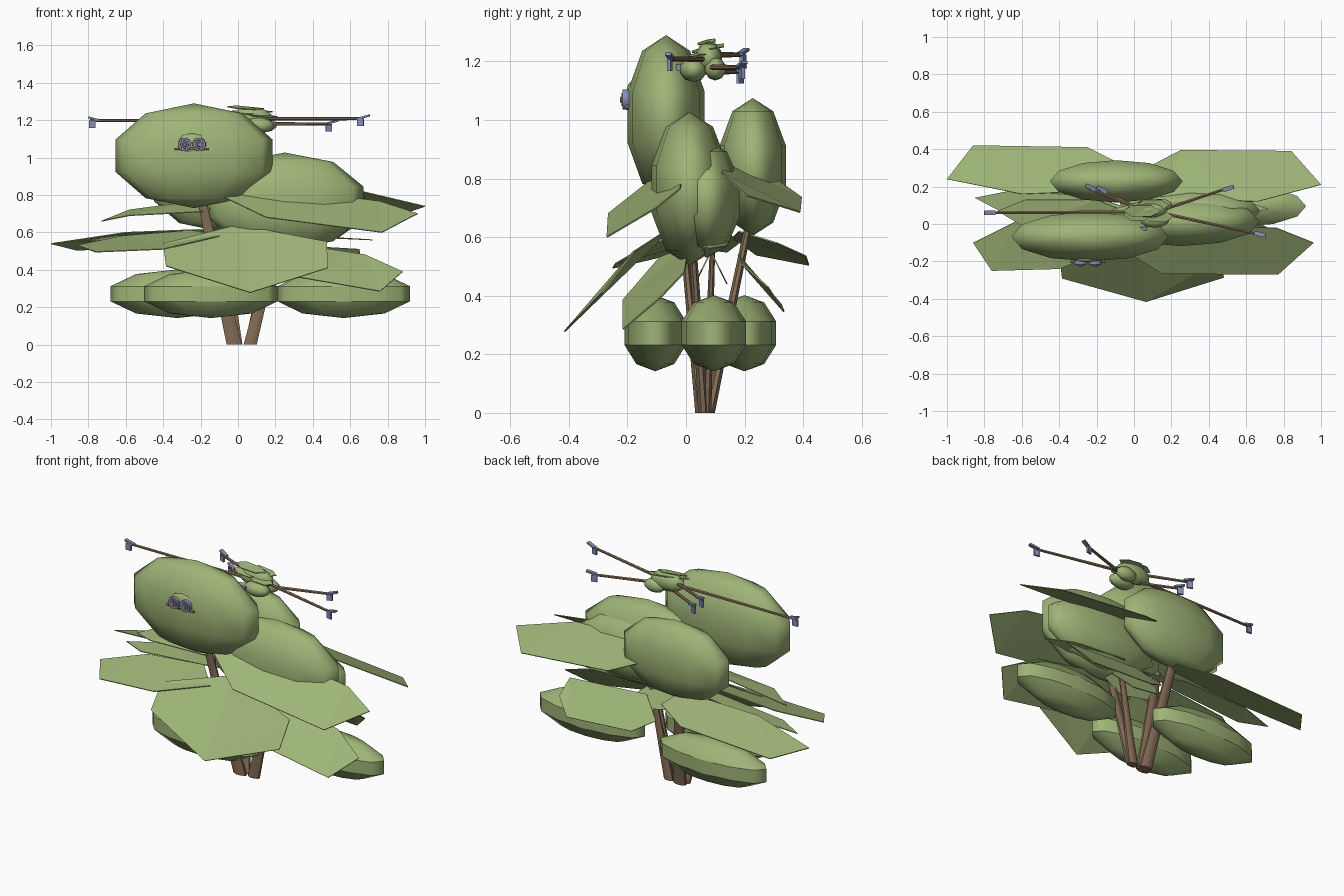
import bpy, bmesh, math
from mathutils import Vector, Matrix


def material(name, rgb):
    m = bpy.data.materials.new(name)
    m.diffuse_color = (*rgb, 1)
    return m


GREEN = material("leaf green", (0.345, 0.46, 0.185))
BROWN = material("bark brown", (0.245, 0.16, 0.10))
BLUE = material("slate blue", (0.23, 0.27, 0.48))


def finish(name, bm, mat, angle=None):
    bmesh.ops.recalc_face_normals(bm, faces=bm.faces)
    me = bpy.data.meshes.new(name)
    bm.to_mesh(me)
    bm.free()
    ob = bpy.data.objects.new(name, me)
    bpy.context.collection.objects.link(ob)
    me.materials.append(mat)
    if angle:
        bpy.ops.object.select_all(action='DESELECT')
        ob.select_set(True)
        bpy.context.view_layer.objects.active = ob
        bpy.ops.object.shade_smooth_by_angle(angle=math.radians(angle))
    return ob


def blob(name, c, half, mat=GREEN, seg=12, rings=5, band=False):
    """Stretched ball; half = half extents (widest ring of five lies at 0.951)."""
    bm = bmesh.new()
    bmesh.ops.create_uvsphere(bm, u_segments=seg, v_segments=rings, radius=1)
    k = 1 / 0.951
    bm.transform(Matrix.Translation(c) @ Matrix.Diagonal((half[0] * k, half[1] * k, half[2], 1)))
    ob = finish(name, bm, mat, 86 if band else 60)
    if band:  # crisp rims above and below the upright middle band
        vs = ob.data.vertices
        for e in ob.data.edges:
            za, zb = (vs[i].co.z - c[2] for i in e.vertices)
            if abs(za - zb) < 1e-4 and abs(za) < 0.4 * half[2]:
                e.use_edge_sharp = True
    return ob


def leaf(name, pts, thick=0.005):
    """Thin angular leaf plate from its outline."""
    bm = bmesh.new()
    vs = [bm.verts.new(p) for p in pts]
    bm.faces.new(vs)
    bmesh.ops.triangulate(bm, faces=bm.faces[:])
    ob = finish(name, bm, GREEN)
    mod = ob.modifiers.new("thickness", 'SOLIDIFY')
    mod.thickness = thick
    mod.offset = 0
    return ob


def rod(name, a, b, r1, r2, mat=BROWN, seg=8, widen=1.0):
    """Tapered rod between two points, widened along x when upright."""
    a, b = Vector(a), Vector(b)
    bm = bmesh.new()
    rings = []
    d = (b - a).normalized()
    flat = abs(d.z) > 0.6
    rot = Matrix.Identity(3) if flat else d.to_track_quat('Z', 'Y').to_matrix()
    for p, r in ((a, r1), (b, r2)):
        ring = []
        for i in range(seg):
            t = math.tau * (i + 0.5) / seg
            ring.append(bm.verts.new(p + rot @ Vector((r * widen * math.cos(t), r * math.sin(t), 0))))
        rings.append(ring)
    for i in range(seg):
        j = (i + 1) % seg
        bm.faces.new((rings[0][i], rings[0][j], rings[1][j], rings[1][i]))
    bm.faces.new(rings[0][::-1])
    bm.faces.new(rings[1])
    return finish(name, bm, mat, 30 if mat is BLUE else 50)


def box(name, c, size, mat=BLUE, turn=0, tilt=0):
    bm = bmesh.new()
    bmesh.ops.create_cube(bm, size=1)
    bm.transform(Matrix.Translation(c) @ Matrix.Rotation(turn, 4, 'Z') @ Matrix.Rotation(tilt, 4, 'Y')
                 @ Matrix.Diagonal((*size, 1)))
    return finish(name, bm, mat)


# foliage masses
blob("upper_foliage_front", (-0.235, -0.068, 1.01), (0.42, 0.132, 0.28))
blob("upper_foliage_back", (-0.095, 0.228, 0.84), (0.355, 0.113, 0.235))
blob("upper_foliage_right", (0.25, 0.012, 0.765), (0.42, 0.13, 0.262))
blob("middle_foliage_right", (0.30, 0.07, 0.73), (0.375, 0.113, 0.20))
blob("lower_foliage_front", (-0.145, -0.105, 0.272), (0.357, 0.105, 0.13), band=True)
blob("lower_foliage_right", (0.565, 0.095, 0.272), (0.355, 0.11, 0.13), band=True)
blob("lower_foliage_back", (-0.325, 0.20, 0.272), (0.357, 0.108, 0.13), band=True)

# large drooping leaves
leaf("leaf_front_low", [(0.065, -0.415, 0.278), (0.48, -0.285, 0.41), (0.475, -0.18, 0.55),
                        (0.0, -0.04, 0.64), (-0.40, -0.16, 0.54), (-0.385, -0.29, 0.42)])
leaf("leaf_right_low", [(0.76, -0.215, 0.285), (0.88, -0.09, 0.39), (0.68, -0.005, 0.48),
                        (0.10, 0.01, 0.57), (-0.05, -0.09, 0.53), (0.18, -0.215, 0.385)])
leaf("leaf_right_high", [(0.96, -0.10, 0.70), (0.77, -0.27, 0.60), (0.15, -0.265, 0.68),
                         (-0.12, -0.10, 0.81), (0.38, -0.01, 0.815), (0.76, -0.02, 0.765)])
leaf("leaf_back_right_high", [(1.0, 0.21, 0.74), (0.84, 0.39, 0.685), (0.25, 0.395, 0.735),
                              (0.02, 0.275, 0.82), (0.15, 0.14, 0.85), (0.66, 0.12, 0.82)])
leaf("leaf_back_left", [(-1.0, 0.24, 0.54), (-0.86, 0.42, 0.505), (-0.25, 0.41, 0.535),
                        (-0.05, 0.31, 0.58), (-0.10, 0.18, 0.62), (-0.60, 0.16, 0.60)])
leaf("leaf_front_left", [(-0.86, -0.10, 0.53), (-0.76, -0.25, 0.495), (-0.40, -0.24, 0.51),
                         (-0.10, -0.12, 0.58), (-0.25, 0.03, 0.61), (-0.62, 0.02, 0.58)])
leaf("leaf_left_middle", [(-0.85, 0.14, 0.55), (-0.70, 0.06, 0.56), (-0.25, 0.05, 0.60),
                          (0.0, 0.08, 0.61), (-0.25, 0.15, 0.61), (-0.65, 0.18, 0.58)])
leaf("leaf_right_middle", [(0.72, 0.08, 0.56), (0.55, 0.14, 0.57), (0.20, 0.15, 0.59),
                           (0.10, 0.10, 0.60), (0.20, 0.05, 0.585), (0.50, 0.04, 0.57)])
leaf("leaf_left_high", [(-0.73, 0.07, 0.66), (-0.58, -0.02, 0.69), (-0.20, -0.04, 0.71),
                        (0.0, 0.05, 0.76), (-0.20, 0.13, 0.77), (-0.58, 0.13, 0.72)])
leaf("leaf_back_right_low", [(0.65, 0.19, 0.51), (0.66, 0.28, 0.43), (0.57, 0.335, 0.345),
                             (0.14, 0.325, 0.37), (0.02, 0.26, 0.44), (0.14, 0.178, 0.54)])
# small inner leaves between the trunks
for side, s in (("front", -1), ("back", 1)):
    leaf("inner_leaf_" + side, [(-0.08, 0.085 + s * 0.005, 0.54), (0.20, 0.085 + s * 0.005, 0.54),
                                (0.26, 0.085 + s * 0.03, 0.49), (0.12, 0.085 + s * 0.055, 0.44),
                                (-0.06, 0.085 + s * 0.04, 0.47)])

# trunks and branches
rod("trunk_front", (-0.02, 0.05, 0.0), (-0.205, -0.03, 0.82), 0.02, 0.011, widen=2.2)
rod("trunk_right", (0.065, 0.06, 0.0), (0.22, 0.02, 0.62), 0.02, 0.013, widen=1.9)
rod("trunk_back", (-0.015, 0.08, 0.0), (-0.11, 0.23, 0.72), 0.02, 0.013, widen=2.1)
rod("branch_middle", (0.065, 0.07, 0.0), (0.17, 0.09, 0.55), 0.018, 0.01, widen=1.8)

# face with round spectacles
FX, FZ = -0.247, 1.07
blob("nose", (FX, -0.19, FZ + 0.005), (0.075, 0.014, 0.055))
rod("mouth", (FX - 0.092, -0.201, FZ - 0.024), (FX + 0.092, -0.201, FZ - 0.024), 0.007, 0.007)
for side, s in (("left", -1), ("right", 1)):
    x = FX + s * 0.039
    rod("lens_rim_" + side, (x, -0.195, FZ), (x, -0.217, FZ), 0.037, 0.035, BLUE, 12)
    rod("lens_" + side, (x, -0.216, FZ), (x, -0.221, FZ), 0.024, 0.023, BROWN, 12)
    rod("pupil_" + side, (x, -0.22, FZ), (x, -0.226, FZ), 0.011, 0.010, BLUE, 8)
box("spectacle_bridge", (FX, -0.21, FZ + 0.008), (0.03, 0.01, 0.01))

# small flyer on the crown: body, head and top leaves
blob("flyer_body", (0.07, 0.078, 1.212), (0.11, 0.045, 0.058))
blob("flyer_head", (0.11, 0.025, 1.172), (0.08, 0.045, 0.042))
blob("flyer_tail", (0.14, 0.10, 1.175), (0.065, 0.035, 0.04))
for i, (x, y, z, w) in enumerate(((0.04, 0.07, 1.277, 0.10), (0.10, 0.10, 1.26, 0.09),
                                  (0.02, 0.05, 1.25, 0.08), (0.13, 0.04, 1.235, 0.08))):
    leaf("flyer_leaf_%d" % i, [(x - w, y, z - 0.005), (x - w / 2, y - 0.03, z - 0.015),
                               (x + w / 2, y - 0.03, z - 0.02), (x + w, y, z - 0.015),
                               (x + w / 2, y + 0.03, z - 0.01), (x - w / 2, y + 0.03, z)], 0.004)
box("flyer_eye", (0.05, -0.025, 1.18), (0.035, 0.02, 0.02))

# long thin level arms with paddles at the ends
TIPS = ((-0.79, 0.06, 1.198), (0.665, -0.055, 1.208), (0.495, 0.19, 1.18), (-0.25, 0.195, 1.223), (-0.19, 0.185, 1.165))
for i, (x, y, z) in enumerate(TIPS):
    root = (0.06 + 0.06 * (x > 0), 0.065, z)
    turn = math.atan2(y - root[1], x - root[0])
    s = 1 if x > 0 else -1
    rod("arm_%d" % i, root, (x, y, z), 0.010, 0.008, seg=6)
    box("paddle_hanging_%d" % i, (x - s * 0.010, y, z - 0.020), (0.034, 0.012, 0.040), turn=turn)
    dx = 0.010 if s > 0 else 0.018
    box("paddle_flat_%d" % i, (x + dx, y, z + 0.010), (0.060, 0.022, 0.010), turn=turn, tilt=-0.25)
